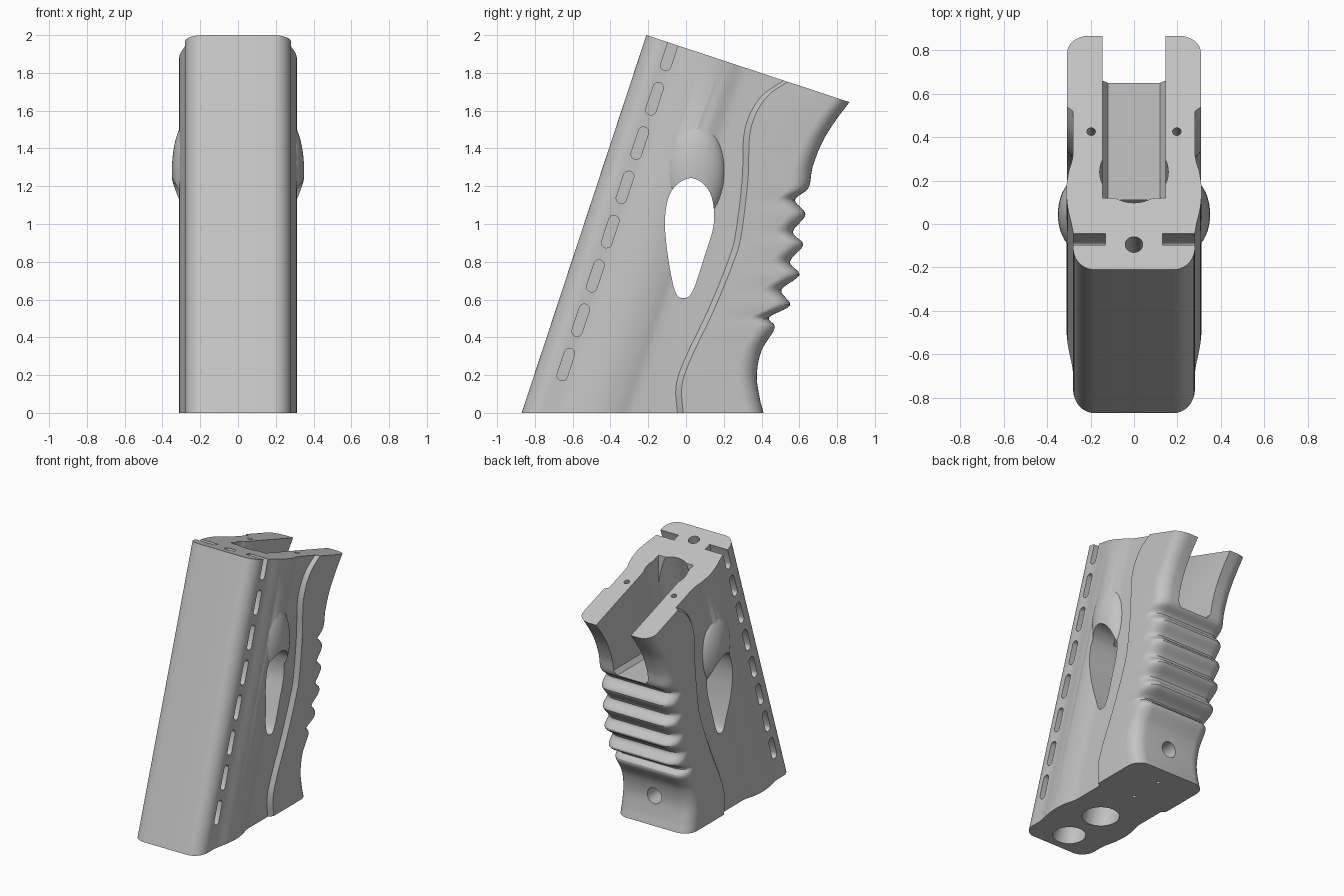
import bpy, bmesh, math
from mathutils import Vector

if "Cube" in bpy.data.objects:
    bpy.data.objects.remove(bpy.data.objects["Cube"])

LEAN = 0.33          # y gained per unit of height
AXIS = Vector((0, LEAN, 1))

grey = bpy.data.materials.new("light_grey")
grey.use_nodes = True
grey.diffuse_color = (0.55, 0.55, 0.55, 1)
grey.node_tree.nodes["Principled BSDF"].inputs["Base Color"].default_value = grey.diffuse_color


def loft(name, rings):
    """Closed solid through rings of equal point count."""
    bm = bmesh.new()
    vs = [[bm.verts.new(p) for p in ring] for ring in rings]
    n = len(vs[0])
    for a, b in zip(vs, vs[1:]):
        for i in range(n):
            bm.faces.new((a[i], a[(i + 1) % n], b[(i + 1) % n], b[i]))
    bm.faces.new(vs[0])
    bm.faces.new(vs[-1])
    bmesh.ops.recalc_face_normals(bm, faces=bm.faces)
    mesh = bpy.data.meshes.new(name)
    bm.to_mesh(mesh)
    bm.free()
    mesh.materials.append(grey)
    ob = bpy.data.objects.new(name, mesh)
    bpy.context.collection.objects.link(ob)
    return ob


def extrude(name, pts, vec):
    pts = [Vector(p) for p in pts]
    return loft(name, [pts, [p + Vector(vec) for p in pts]])


def spline(pts, steps, closed=False):
    """Catmull-Rom samples through 2D points."""
    pts = [Vector(p) for p in pts]
    n = len(pts)
    get = (lambda i: pts[i % n]) if closed else (lambda i: pts[max(0, min(n - 1, i))])
    out = []
    for i in range(n if closed else n - 1):
        a, b, c, d = (get(i + k) for k in (-1, 0, 1, 2))
        for s in range(steps):
            t = s / steps
            out.append(0.5 * (2 * b + (c - a) * t + (2 * a - 5 * b + 4 * c - d) * t * t
                              + (3 * b - a - 3 * c + d) * t ** 3))
    if not closed:
        out.append(pts[-1])
    return out


def bore(name, y, z, r, length, sides=32):
    ring = [(r * math.cos(2 * math.pi * i / sides), y + r * math.sin(2 * math.pi * i / sides), z)
            for i in range(sides)]
    return extrude(name, ring, AXIS * length)


def mirror_ring(half):
    return half + [(-x, y) for x, y in reversed(half)]


def combine(target, other, operation):
    mod = target.modifiers.new(other.name, "BOOLEAN")
    mod.object, mod.operation, mod.solver = other, operation, "EXACT"
    graph = bpy.context.evaluated_depsgraph_get()
    mesh = bpy.data.meshes.new_from_object(target.evaluated_get(graph))
    target.modifiers.clear()
    target.data = mesh
    bpy.data.objects.remove(other)


# Main leaning body: constant section with a soft swell along each side
half = [(0.18 + 0.1 * math.sin(a), 0.11 - 0.11 * math.cos(a))
        for a in (math.pi / 2 * i / 10 for i in range(11))]
half += [tuple(p) for p in spline([(0.28, 0.18), (0.285, 0.22), (0.302, 0.3), (0.31, 0.37),
                                   (0.31, 0.43), (0.3, 0.5), (0.284, 0.56), (0.28, 0.6)], 4)]
half.append((0.28, 0.98))
grip = extrude("grip_body", [(x, y - 0.87 - LEAN * 0.1, -0.1) for x, y in mirror_ring(half)],
               AXIS * 2.3)

# Rear panel: chamfered front edge, ridged and rounded back
seam = spline([(-0.03, -0.1), (-0.048, 0.016), (-0.053, 0.148), (-0.005, 0.29), (0.116, 0.545),
               (0.22, 0.8), (0.26, 0.94), (0.296, 1.233), (0.31, 1.5), (0.39, 1.667),
               (0.513, 1.757), (0.66, 1.85)], 6)
back = spline([(0.43, -0.1), (0.41, 0), (0.39, 0.08), (0.375, 0.2), (0.4, 0.33), (0.47, 0.45),
               (0.44, 0.505), (0.55, 0.57), (0.505, 0.65), (0.6, 0.73), (0.55, 0.8),
               (0.62, 0.89), (0.566, 0.958), (0.632, 1.05), (0.577, 1.127), (0.648, 1.19),
               (0.67, 1.3), (0.72, 1.43), (0.79, 1.545), (0.865, 1.645), (0.98, 1.8)], 6)


def seam_y(z):
    for a, b in zip(seam, seam[1:]):
        if z <= b.y:
            return a.x + (b.x - a.x) * (z - a.y) / (b.y - a.y)
    return seam[-1].x


rings = []
for p in back:
    f = seam_y(p.y)
    half = [(0.27, f - 0.01), (0.308, f + 0.032)]
    half += [(0.208 + 0.1 * math.cos(a), p.x - 0.1 + 0.1 * math.sin(a))
             for a in (math.pi / 2 * i / 8 for i in range(9))]
    rings.append([(x, y, p.y) for x, y in mirror_ring(half)])
combine(grip, loft("rear_panel", rings), "UNION")

# Swollen hoods above the side window
for side in (1, -1):
    bpy.ops.mesh.primitive_uv_sphere_add(segments=40, ring_count=24, location=(side * 0.25, 0.045, 1.28))
    hood = bpy.context.object
    hood.name = "side_hood"
    hood.scale = (0.1, 0.165, 0.28)
    hood.data.materials.append(grey)
    bpy.context.view_layer.update()
    combine(grip, hood, "UNION")

# Sloping top and flat bottom trims
extrude_top = extrude("top_trim", [(-1, y, 2 - LEAN * (y + 0.21) + dz)
                                   for y, dz in ((-2, 0), (2, 0), (2, 2), (-2, 2))], (2, 0, 0))
combine(grip, extrude_top, "DIFFERENCE")
base = extrude("bottom_trim", [(-1, -2, -1), (1, -2, -1), (1, 2, -1), (-1, 2, -1)], (0, 0, 1))
combine(grip, base, "DIFFERENCE")

# Teardrop window straight through the sides
window = spline([(0.03, 1.243), (0.125, 1.17), (0.148, 1.01), (0.1, 0.836), (0.035, 0.645),
                 (-0.016, 0.608), (-0.06, 0.65), (-0.1, 0.86), (-0.11, 1.05), (-0.07, 1.185)], 6, True)
combine(grip, extrude("window", [(-1, p.x, p.y) for p in window], (2, 0, 0)), "DIFFERENCE")

# Open rear channel with a round well at its front end
channel = mirror_ring([(0.12, 1.19), (0.145, 1.225), (0.145, 2.3)])
combine(grip, extrude("rear_channel", [(x, 0.12, z) for x, z in channel], (0, 1.2, 0)), "DIFFERENCE")
combine(grip, bore("round_well", 0.022, 1.192, 0.158, 0.9, 40), "DIFFERENCE")

# Rows of oblong vents on both sides
lean = math.atan(LEAN)
for k in range(8):
    cy, cz = -0.636 + 0.0783 * k, 0.256 + 0.2345 * k
    outline = []
    for i in range(16):
        a = math.pi * 2 * (i + 0.5) / 16
        u = 0.028 * math.cos(a)
        v = 0.028 * math.sin(a) + math.copysign(0.061, math.sin(a))
        outline.append((cy + u * math.cos(lean) + v * math.sin(lean),
                        cz - u * math.sin(lean) + v * math.cos(lean)))
    for side in (1, -1):
        vent = extrude("vent", [(side * 0.13, y, z) for y, z in outline], (side * 0.5, 0, 0))
        combine(grip, vent, "DIFFERENCE")

# Bores in the base and the top
for y, r, depth in ((-0.70, 0.115, 0.5), (-0.36, 0.13, 0.5), (0.0, 0.014, 0.15), (0.26, 0.014, 0.15)):
    combine(grip, bore("base_bore", y - 0.1 * LEAN, -0.1, r, depth + 0.1), "DIFFERENCE")
combine(grip, bore("top_bore", -0.095 - 0.3 * LEAN, 1.66, 0.04, 0.6), "DIFFERENCE")
for side in (1, -1):
    pin = bore("pin_bore", 0.425 - 0.15 * LEAN, 1.64, 0.02, 0.5, 16)
    pin.location.x = side * 0.197
    bpy.context.view_layer.update()
    combine(grip, pin, "DIFFERENCE")

# Round socket low on the back
socket = [(0.06 * math.cos(math.pi * i / 12), 0.2, 0.21 + 0.06 * math.sin(math.pi * i / 12)) for i in range(24)]
combine(grip, extrude("rear_socket", socket, (0, 0.6, 0)), "DIFFERENCE")

# Smooth shading with sharp machined edges
bpy.ops.object.select_all(action="DESELECT")
grip.select_set(True)
bpy.context.view_layer.objects.active = grip
bpy.ops.object.shade_smooth_by_angle(angle=math.radians(30))
